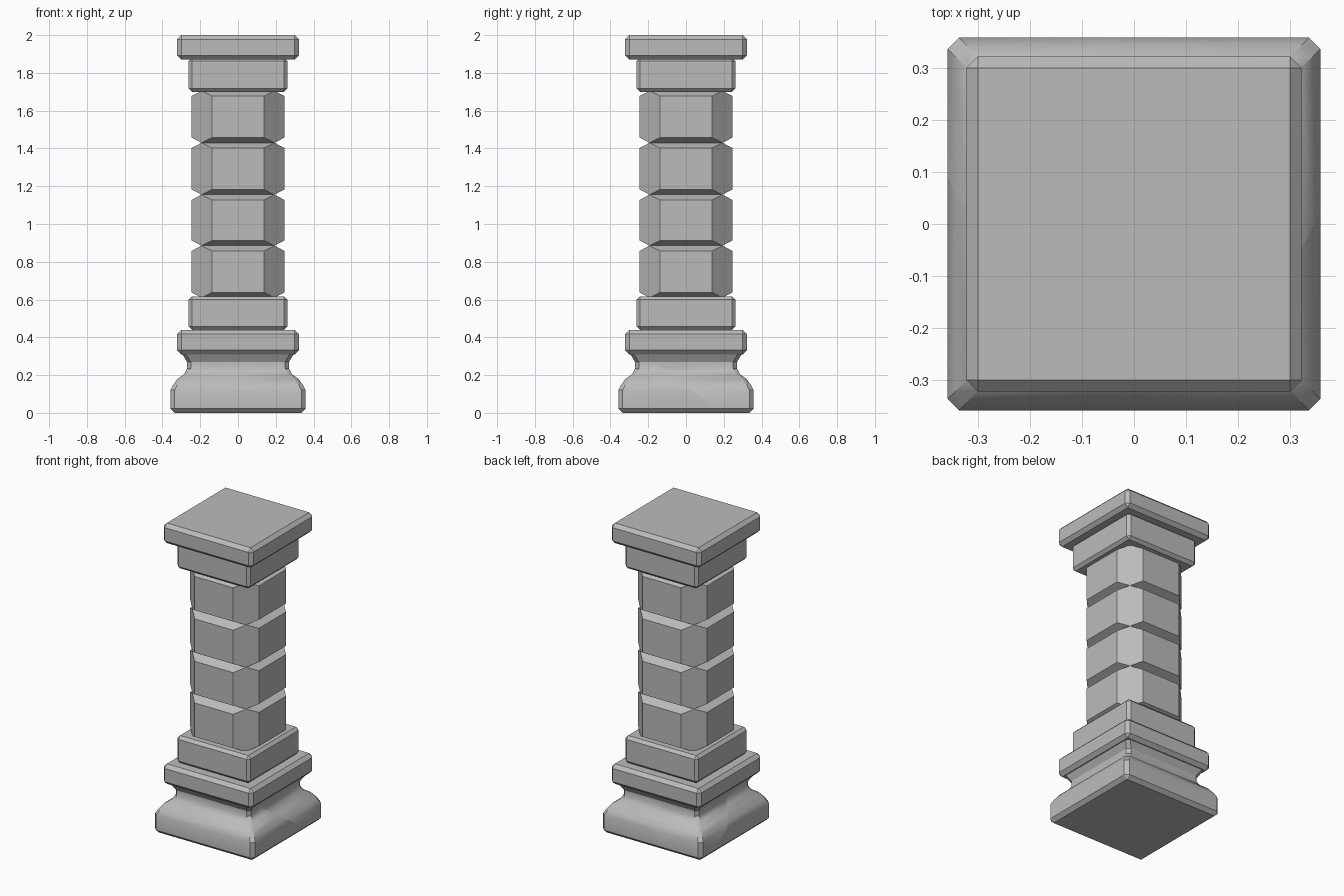
import bpy, bmesh, math, random
from mathutils import Vector

random.seed(4)
cube = bpy.data.objects.get("Cube")
if cube:
    bpy.data.objects.remove(cube)

stone = bpy.data.materials.new("grey_stone")
stone.use_nodes = True
GREY = (0.5, 0.5, 0.5, 1)
stone.diffuse_color = GREY
stone.node_tree.nodes["Principled BSDF"].inputs["Base Color"].default_value = GREY

# Crack cells shared by every part: a hand-placed cap layout, then scattered pairs below
seeds = [Vector(p) for p in [(-.075, .11, 1.95), (-.075, -.035, 1.95), (.09, -.03, 1.95),
                             (.196, -.056, 1.95), (.12, -.38, 1.95)]]
for level in range(6):
    for side in (-1, 1):
        seeds.append(Vector((side * random.uniform(.08, .2), random.uniform(-.2, .2),
                             .1 + .28 * level + random.uniform(-.1, .1))))


def ring(bm, half, cut, z):
    """Square ring with its four corners cut off."""
    inner = half - cut
    quarter = [(half, -inner), (half, inner)]
    points = []
    for _ in range(4):
        points += quarter
        quarter = [(-y, x) for x, y in quarter]
    return [bm.verts.new((x, y, z)) for x, y in points]


def solid(profile):
    """Loft of (half width, corner cut, height) rings."""
    bm = bmesh.new()
    rings = [ring(bm, *row) for row in profile]
    for low, high in zip(rings, rings[1:]):
        for i in range(8):
            j = (i + 1) % 8
            bm.faces.new((low[i], low[j], high[j], high[i]))
    bm.faces.new(rings[0][::-1])
    bm.faces.new(rings[-1])
    bmesh.ops.remove_doubles(bm, verts=bm.verts[:], dist=1e-5)
    bmesh.ops.recalc_face_normals(bm, faces=bm.faces[:])
    return bm


def cell(source, seed):
    """The piece of the solid lying nearest to one seed."""
    piece = source.copy()
    for other in seeds:
        if other is seed or not piece.faces:
            continue
        bmesh.ops.bisect_plane(piece, geom=piece.verts[:] + piece.edges[:] + piece.faces[:],
                               plane_co=(seed + other) / 2, plane_no=other - seed,
                               clear_outer=True)
        bmesh.ops.holes_fill(piece, edges=piece.edges[:], sides=0)
    bmesh.ops.recalc_face_normals(piece, faces=piece.faces[:])
    return piece


def stone_part(name, profile, smooth=False):
    source = solid(profile)
    joined = bmesh.new()
    scratch = bpy.data.meshes.new("scratch")
    for seed in seeds:
        piece = cell(source, seed)
        if piece.faces:
            piece.to_mesh(scratch)
            joined.from_mesh(scratch)
        piece.free()
    source.free()
    bpy.data.meshes.remove(scratch)
    mesh = bpy.data.meshes.new(name)
    joined.to_mesh(mesh)
    joined.free()
    mesh.materials.append(stone)
    obj = bpy.data.objects.new(name, mesh)
    bpy.context.collection.objects.link(obj)
    if smooth:
        bpy.ops.object.select_all(action='DESELECT')
        obj.select_set(True)
        bpy.context.view_layer.objects.active = obj
        bpy.ops.object.shade_smooth_by_angle(angle=math.radians(30))


def slab(name, half, low, high, bevel):
    stone_part(name, [(half - bevel, 0, low), (half, bevel, low + bevel),
                      (half, bevel, high - bevel), (half - bevel, 0, high)])


# Flared foot
stone_part("base_plinth", [(.335, 0, 0), (.358, .022, .022), (.358, .022, .12), (.345, .022, .145),
                           (.32, .022, .18), (.285, .02, .205), (.27, .02, .235),
                           (.27, .02, .27), (.297, .02, .315)], smooth=True)

# Square mouldings
slab("base_slab", .322, .31, .44, .022)
slab("base_block", .262, .44, .617, .018)
slab("capital_block", .262, 1.7, 1.88, .018)
slab("capital_slab", .322, 1.87, 2, .022)

# Shaft drums: cut corners, with grooves that die out at the corners
levels = [.61, .885, 1.155, 1.43, 1.705]
for number, (low, high) in enumerate(zip(levels, levels[1:]), 1):
    stone_part(f"shaft_block_{number}", [(.1925, 0, low), (.247, .109, low + .028),
                                         (.247, .109, high - .028), (.1925, 0, high)])
